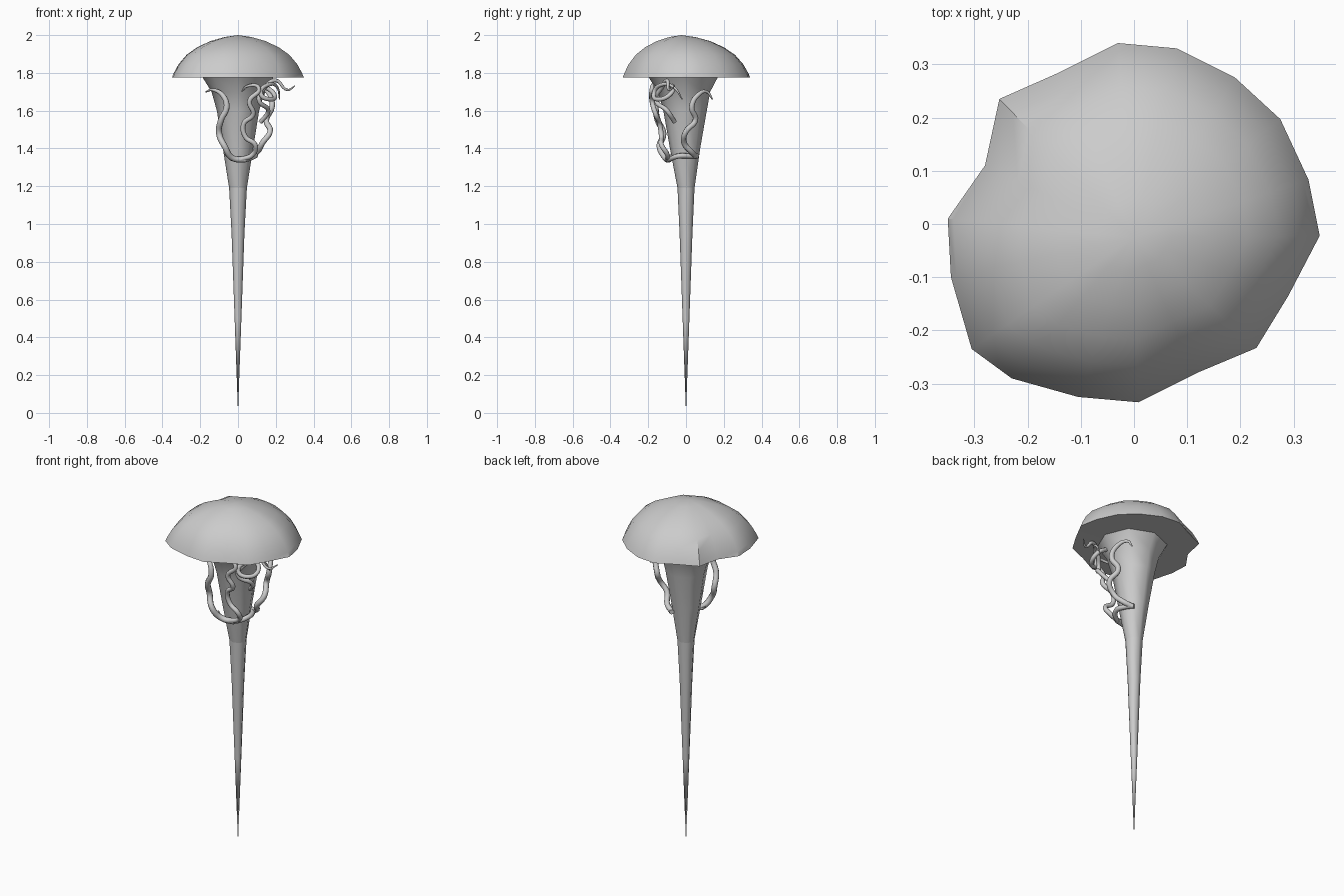
import bpy, bmesh, math
from mathutils import Vector

if "Cube" in bpy.data.objects:
    bpy.data.objects.remove(bpy.data.objects["Cube"])

grey = bpy.data.materials.new("plain grey")
grey.use_nodes = True
grey.diffuse_color = (0.6, 0.6, 0.6, 1)
grey.node_tree.nodes["Principled BSDF"].inputs["Base Color"].default_value = (0.6, 0.6, 0.6, 1)


def loft(name, rings, angle):
    """Skin a list of rings; a ring of one point closes the end as a fan."""
    bm = bmesh.new()
    rows = [[bm.verts.new(p) for p in ring] for ring in rings]
    for a, b in zip(rows, rows[1:]):
        n = max(len(a), len(b))
        for i in range(n):
            j = (i + 1) % n
            if len(a) == 1:
                bm.faces.new((a[0], b[i], b[j]))
            elif len(b) == 1:
                bm.faces.new((a[i], b[0], a[j]))
            else:
                bm.faces.new((a[i], b[i], b[j], a[j]))
    bmesh.ops.recalc_face_normals(bm, faces=bm.faces)
    mesh = bpy.data.meshes.new(name)
    bm.to_mesh(mesh)
    bm.free()
    obj = bpy.data.objects.new(name, mesh)
    bpy.context.collection.objects.link(obj)
    mesh.materials.append(grey)
    bpy.ops.object.select_all(action='DESELECT')
    obj.select_set(True)
    bpy.context.view_layer.objects.active = obj
    bpy.ops.object.shade_smooth_by_angle(angle=math.radians(angle))
    return obj


# Cap: uneven rim with a notch at the back, domed over a flat underside
rim = [(-.03, .34), (.08, .33), (.19, .275), (.275, .197), (.328, .083), (.349, -.022),
       (.29, -.135), (.23, -.233), (.118, -.28), (.008, -.335), (-.105, -.325), (-.23, -.29),
       (-.305, -.235), (-.344, -.1), (-.35, .01), (-.28, .11), (-.253, .235), (-.14, .285)]
apex = Vector((0, -.025))


def cap_ring(scale, z):
    return [(*apex.lerp(Vector(p), scale), z) for p in rim]


dome = [(.2, 1.99), (.42, 1.968), (.62, 1.935), (.78, 1.895), (.9, 1.845), (.97, 1.8), (1, 1.775)]
loft("cap", [[(0, -.025, 2)]] + [cap_ring(s, z) for s, z in dome]
     + [cap_ring(.5, 1.778), [(0, -.025, 1.78)]], 35)


# Stem and spike: tapering eight-sided tubes
def tube_ring(z, rx, ry, cy, sides=8):
    turn = [math.tau * i / sides for i in range(sides)]
    return [(rx * math.cos(t), cy + ry * math.sin(t), z) for t in turn]


flare = [(1.78, .19, .185, -.015), (1.70, .14, .138, -.01), (1.6, .112, .115, -.005),
         (1.4, .08, .08, -.005), (1.19, .047, .045, 0)]
loft("stem", [tube_ring(*f) for f in flare], 50)
taper = [(1.19, .047, .045, 0), (.95, .034, .034, 0), (.5, .018, .018, 0)]
loft("spike", [tube_ring(*t) for t in taper] + [[(0, 0, 0)]], 50)


# Tendrils: smooth round tubes that taper to their curled tips
def tendril(name, points, radius):
    curve = bpy.data.curves.new(name, 'CURVE')
    curve.dimensions = '3D'
    curve.bevel_depth = radius
    curve.bevel_resolution = 2
    curve.use_fill_caps = True
    spline = curve.splines.new('BEZIER')
    spline.bezier_points.add(len(points) - 1)
    spline.resolution_u = 6
    for i, (bp, p) in enumerate(zip(spline.bezier_points, points)):
        bp.co = p
        bp.handle_left_type = bp.handle_right_type = 'AUTO'
        bp.radius = min(1, .25 + .3 * i)
    curve.materials.append(grey)
    bpy.context.collection.objects.link(bpy.data.objects.new(name, curve))


tendril("left_tendril", [(-.17, -.06, 1.7), (-.13, -.12, 1.71), (-.08, -.15, 1.68), (-.06, -.16, 1.62),
                         (-.09, -.15, 1.55), (-.1, -.12, 1.48), (-.07, -.14, 1.41),
                         (-.03, -.11, 1.35), (.04, -.09, 1.34)], .016)
tendril("front_tendril", [(.02, -.14, 1.7), (.05, -.17, 1.73), (.11, -.18, 1.72), (.06, -.18, 1.65),
                          (.08, -.16, 1.58), (.03, -.14, 1.53), (.04, -.13, 1.46),
                          (.09, -.13, 1.42), (.08, -.1, 1.37), (.01, -.1, 1.34)], .013)
tendril("right_tendril", [(.13, .14, 1.66), (.14, .11, 1.7), (.17, .06, 1.68), (.18, .03, 1.62),
                          (.15, .05, 1.55), (.17, 0, 1.49), (.13, -.01, 1.43),
                          (.1, .03, 1.38), (.06, .05, 1.36)], .015)
tendril("outer_tendril", [(.3, -.06, 1.73), (.26, -.09, 1.71), (.2, -.1, 1.76), (.14, -.13, 1.72),
                          (.11, -.16, 1.66), (.16, -.1, 1.6), (.12, -.06, 1.54)], .012)
tendril("looped_tendril", [(.22, -.02, 1.66), (.21, -.06, 1.72), (.17, -.12, 1.74), (.12, -.17, 1.69),
                           (.18, -.14, 1.66), (.19, -.08, 1.69), (.12, -.07, 1.74)], .012)
tendril("lower_tendril", [(-.07, -.08, 1.37), (-.03, -.1, 1.34), (.04, -.09, 1.34),
                          (.09, -.04, 1.36), (.08, .02, 1.36), (.05, .06, 1.36)], .014)
